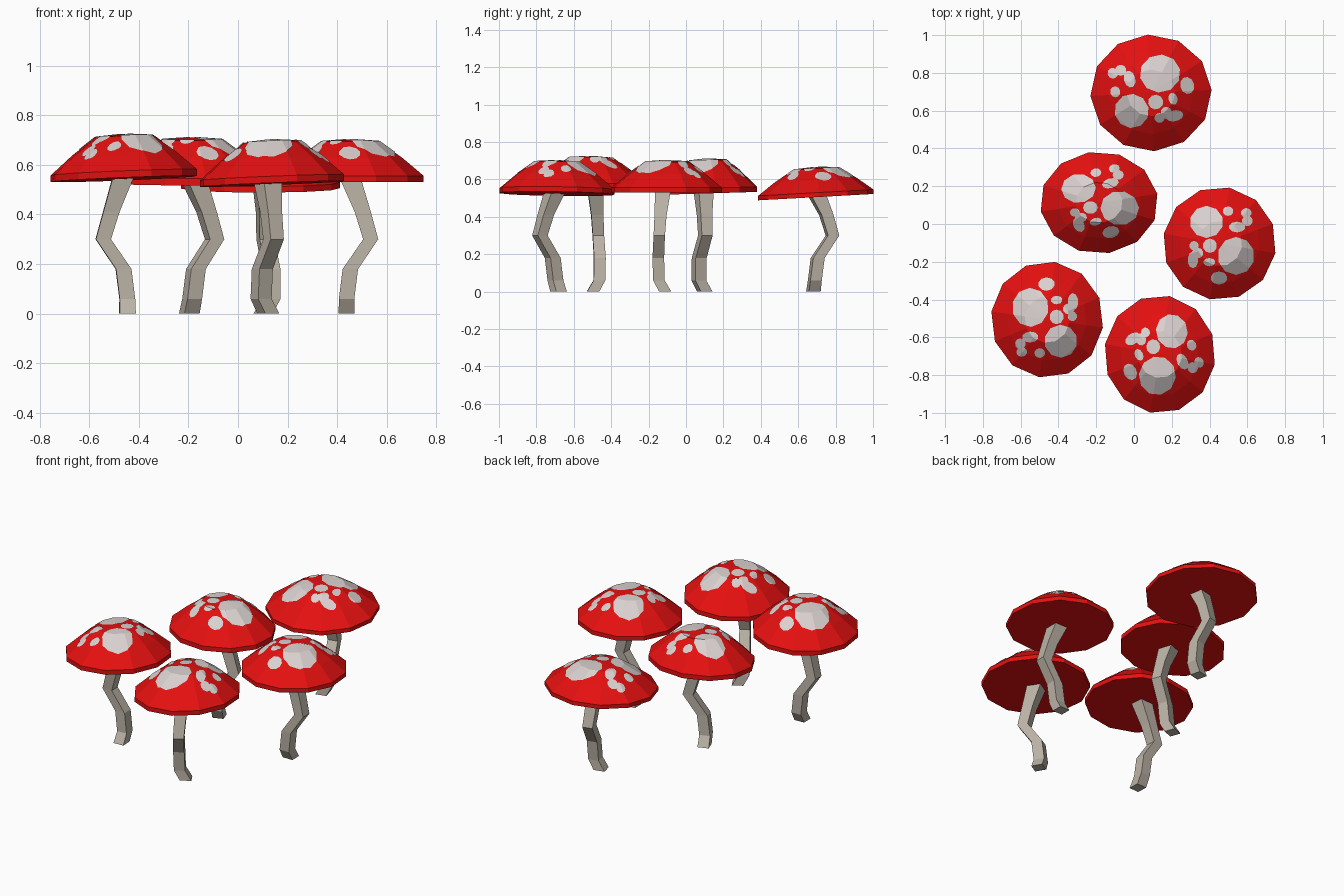
import bpy, bmesh
from math import sin, cos, pi, radians
from mathutils import Vector

old = bpy.data.objects.get("Cube")
if old:
    bpy.data.objects.remove(old, do_unlink=True)


def material(name, rgb):
    m = bpy.data.materials.new(name)
    m.use_nodes = True
    m.diffuse_color = (*rgb, 1)
    bsdf = m.node_tree.nodes["Principled BSDF"]
    bsdf.inputs["Base Color"].default_value = (*rgb, 1)
    bsdf.inputs["Roughness"].default_value = 0.8
    return m


RED = material("cap red", (0.78, 0.005, 0.005))
PALE = material("spot pale grey", (0.70, 0.64, 0.63))
BEIGE = material("stem beige", (0.50, 0.45, 0.38))


def loft(rings, sides, phase, close_bottom=True, apex=None):
    """Skin rings of (x, y, z, radius); finish with an apex fan or a flat lid."""
    bm = bmesh.new()
    loops = []
    for x, y, z, r in rings:
        angles = [phase + 2 * pi * i / sides for i in range(sides)]
        loops.append([bm.verts.new((x + r * cos(a), y + r * sin(a), z)) for a in angles])
    for low, high in zip(loops, loops[1:]):
        for i in range(sides):
            j = (i + 1) % sides
            bm.faces.new((low[i], low[j], high[j], high[i]))
    if close_bottom:
        bm.faces.new(loops[0][::-1])
    if apex is None:
        bm.faces.new(loops[-1])
    else:
        tip = bm.verts.new((0, 0, apex))
        for i in range(sides):
            bm.faces.new((loops[-1][i], loops[-1][(i + 1) % sides], tip))
    return bm


def finish(bm, name, mat, place):
    for v in bm.verts:
        v.co = place(v.co)
    mesh = bpy.data.meshes.new(name)
    bm.to_mesh(mesh)
    bm.free()
    mesh.materials.append(mat)
    obj = bpy.data.objects.new(name, mesh)
    bpy.context.collection.objects.link(obj)


# Cap profile in unit radius and unit height
SIDES, PHASE = 12, radians(20)
CAP = [(0, 0, 0, 1), (0, 0, 0.15, 1), (0, 0, 0.57, 0.71), (0, 0, 0.95, 0.40)]

# Spots on the cap: centre x, centre y, radius x, radius y
SPOTS = [
    (0.29, -0.22, 0.31, 0.32), (-0.23, 0.38, 0.28, 0.27),
    (-0.01, -0.61, 0.14, 0.11), (-0.18, -0.33, 0.10, 0.07),
    (-0.47, -0.29, 0.09, 0.14), (-0.17, -0.04, 0.12, 0.12),
    (-0.45, -0.04, 0.08, 0.08), (0.31, 0.29, 0.14, 0.09),
    (0.49, 0.40, 0.09, 0.09), (0.47, 0.54, 0.09, 0.08),
    (0.15, 0.57, 0.09, 0.08), (-0.39, -0.17, 0.10, 0.09),
]

# Crooked stem: x, y, z, radius
STEM = [
    (-0.015, -0.008, 0, 0.046), (-0.015, -0.042, 0.06, 0.044),
    (0.0, -0.045, 0.18, 0.044), (0.082, -0.04, 0.30, 0.043),
    (0.05, -0.033, 0.41, 0.046),
]


def build_spots():
    """Cut each spot out of a copy of the dome and lift it slightly."""
    out = bmesh.new()
    for cx, cy, rx, ry in SPOTS:
        bm = loft(CAP[1:], SIDES, PHASE, close_bottom=False, apex=1)
        for k in range(10):
            a = 2 * pi * k / 10
            edge = Vector((cx + rx * cos(a), cy + ry * sin(a), 0))
            normal = Vector((cos(a) / rx, sin(a) / ry, 0)).normalized()
            geom = bm.verts[:] + bm.edges[:] + bm.faces[:]
            bmesh.ops.bisect_plane(bm, geom=geom, plane_co=edge,
                                   plane_no=normal, clear_outer=True)
        bmesh.ops.translate(bm, verts=bm.verts[:], vec=(0, 0, 0.02))
        piece = bpy.data.meshes.new("spot_piece")
        bm.to_mesh(piece)
        bm.free()
        out.from_mesh(piece)
        bpy.data.meshes.remove(piece)
    return out


def mushroom(label, centre, size, rim, height, turn, tilt):
    c, s = cos(radians(turn)), sin(radians(turn))

    def spin(v):
        return c * v.x - s * v.y, s * v.x + c * v.y

    def place_cap(v):
        x, y = spin(v)
        x, y = x * size[0] / 0.99, y * size[1] / 0.99
        z = rim + v.z * height + tilt[0] * x + tilt[1] * y
        return Vector((centre[0] + x, centre[1] + y, z))

    def place_stem(v):
        x, y = spin(v)
        return Vector((centre[0] + x, centre[1] + y, v.z))

    finish(loft(CAP, SIDES, PHASE, apex=1), label + "_cap", RED, place_cap)
    finish(build_spots(), label + "_cap_spots", PALE, place_cap)
    rings = STEM + [(0, -0.02, rim + 0.015, 0.06)]
    finish(loft(rings, 4, radians(45)), label + "_stem", BEIGE, place_stem)


# The five mushrooms of the cluster
mushroom("back", (0.09, 0.694), (0.318, 0.306), 0.505, 0.16, 103, (0, 0.055))
mushroom("middle", (-0.185, 0.113), (0.31, 0.268), 0.525, 0.185, 20, (0, 0.03))
mushroom("left", (0.453, -0.103), (0.297, 0.297), 0.53, 0.172, 0, (0, 0))
mushroom("right", (-0.46, -0.506), (0.295, 0.305), 0.543, 0.18, 182, (0.04, -0.02))
mushroom("front", (0.137, -0.69), (0.292, 0.31), 0.523, 0.178, -60, (0.04, -0.015))
